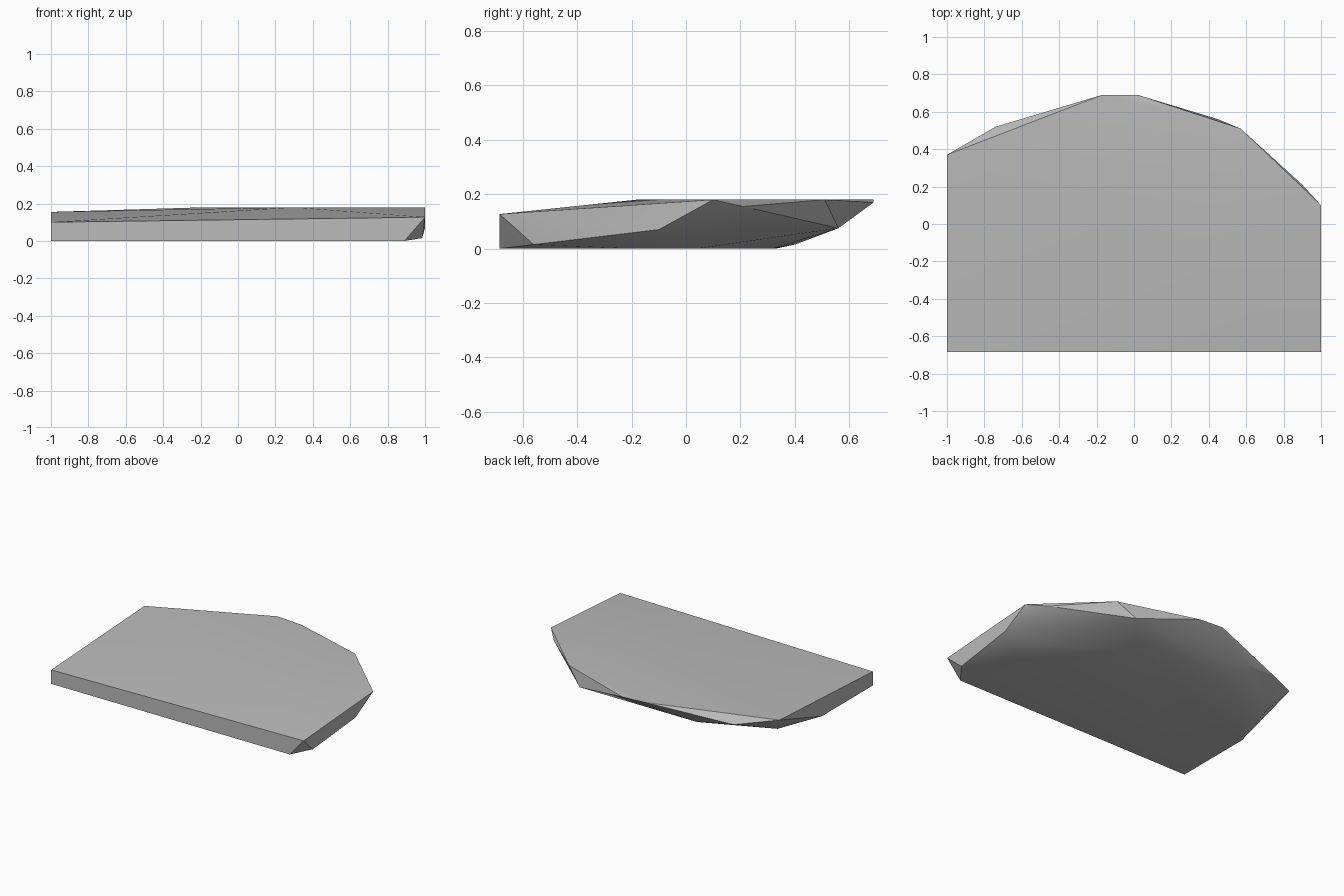
import bpy
import bmesh
import math

# Remove the default object
default_cube = bpy.data.objects.get("Cube")
if default_cube:
    bpy.data.objects.remove(default_cube, do_unlink=True)


def make_material(name, colour):
    material = bpy.data.materials.new(name)
    material.use_nodes = True
    material.diffuse_color = colour
    material.node_tree.nodes["Principled BSDF"].inputs["Base Color"].default_value = colour
    return material


def hull_object(name, layers, material):
    """Wrap a closed convex skin around stacked outlines."""
    bm = bmesh.new()
    for layer in layers:
        for point in layer:
            bm.verts.new(point)
    result = bmesh.ops.convex_hull(bm, input=bm.verts)
    loose = [v for v in bm.verts if not v.link_faces]
    bmesh.ops.delete(bm, geom=loose, context="VERTS")
    bmesh.ops.recalc_face_normals(bm, faces=bm.faces)
    mesh = bpy.data.meshes.new(name)
    bm.to_mesh(mesh)
    bm.free()
    mesh.materials.append(material)
    slab = bpy.data.objects.new(name, mesh)
    bpy.context.collection.objects.link(slab)
    return slab


stone_grey = make_material("stone grey", (0.5, 0.5, 0.5, 1))

# Upper rim, with a gentle crown in the middle of the walking surface
top_rim = [
    (-1, -.685, .1), (1, -.685, .127), (1, .1, .18), (.57, .51, .18),
    (.02, .69, .17), (-.17, .69, .18), (-1, .37, .155),
    (.3, -.18, .18),
]

# Chipped corners just below the rim
chipped_edge = [
    (1, -.1, .07), (.9, .21, .155), (.45, .56, .075),
    (-.48, .56, .075), (-.74, .52, .11),
]

# Flat underside and its rounded border
underside = [
    (-1, -.685, 0), (.89, -.685, 0), (.985, -.56, .015), (.84, -.19, 0),
    (.73, .04, 0), (.22, .32, 0), (-.6, .33, 0), (-.3, .4, .015),
    (-.9, .25, .02), (-1, -.11, 0),
]

slab = hull_object("stone_slab", [top_rim, chipped_edge, underside], stone_grey)

# Soft shading on the worn surfaces, crisp broken edges
bpy.ops.object.select_all(action="DESELECT")
slab.select_set(True)
bpy.context.view_layer.objects.active = slab
bpy.ops.object.shade_smooth_by_angle(angle=math.radians(30))
